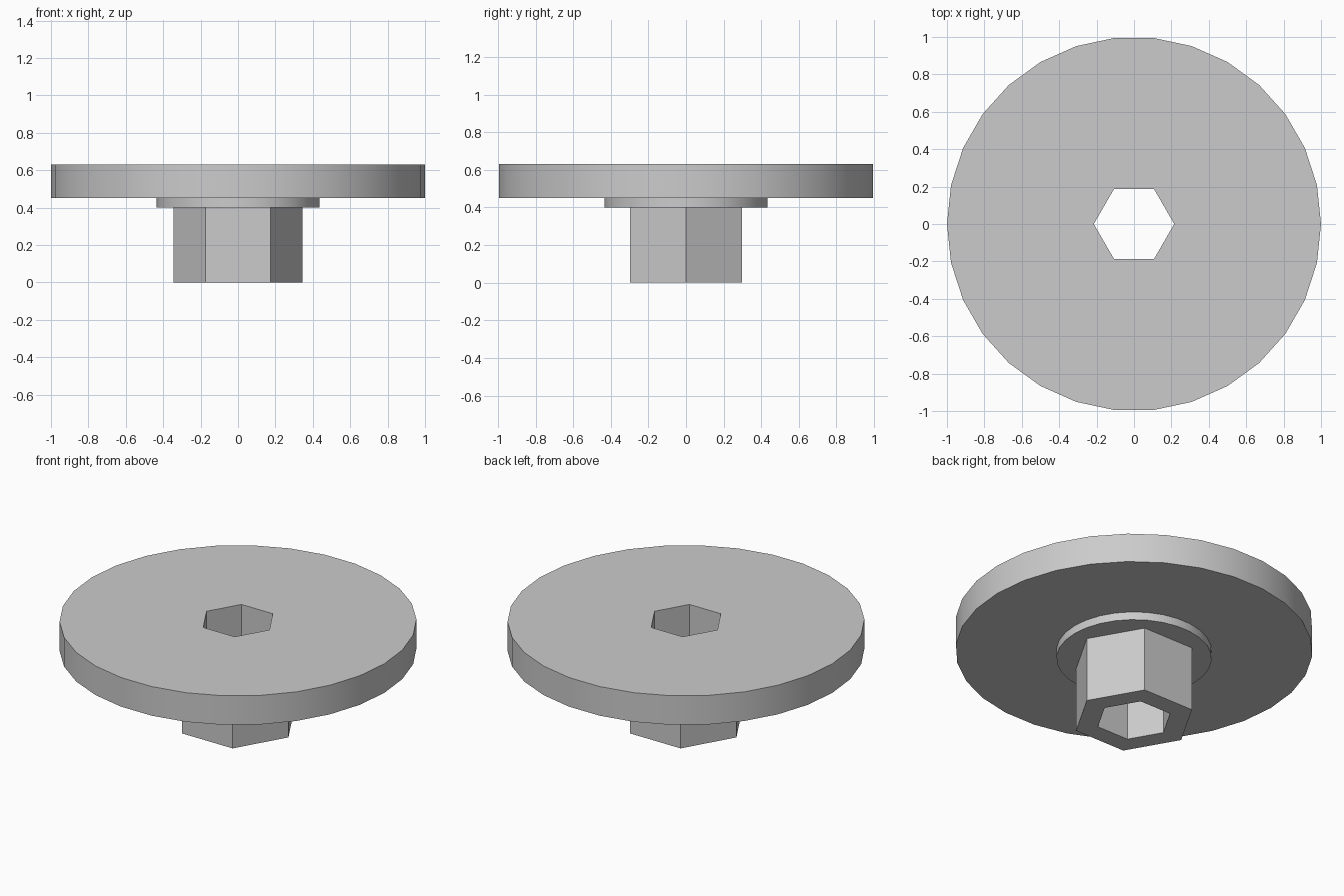
import bpy
import bmesh
from math import cos, sin, tau, radians

if "Cube" in bpy.data.objects:
    bpy.data.objects.remove(bpy.data.objects["Cube"], do_unlink=True)

ROUND, HEX = 30, 6

# Plain grey material
grey = bpy.data.materials.new("plain grey")
grey.use_nodes = True
colour = (0.6, 0.6, 0.6, 1)
grey.diffuse_color = colour
grey.node_tree.nodes["Principled BSDF"].inputs["Base Color"].default_value = colour

# Closed section as rings: sides, radius, height
rings = [
    (HEX, 0.215, 0.0),       # bore, lower end
    (HEX, 0.345, 0.0),       # hexagonal shank
    (HEX, 0.345, 0.4),
    (ROUND, 0.435, 0.4),     # round collar
    (ROUND, 0.435, 0.45),
    (ROUND, 1.0, 0.45),      # wide disc
    (ROUND, 1.0, 0.63),
    (HEX, 0.215, 0.63),      # bore, upper end
]

bm = bmesh.new()


def ring(sides, radius, z):
    return [bm.verts.new((radius * cos(tau * i / sides), radius * sin(tau * i / sides), z))
            for i in range(sides)]


def join(a, b):
    """Join two rings, one face for each side of the coarser ring."""
    count = min(len(a), len(b))

    def span(loop, i):
        step = len(loop) // count
        return [loop[(i * step + k) % len(loop)] for k in range(step + 1)]

    for i in range(count):
        bm.faces.new(span(a, i) + span(b, i)[::-1])


loops = [ring(*r) for r in rings]
for i, loop in enumerate(loops):
    join(loop, loops[(i + 1) % len(loops)])
bmesh.ops.recalc_face_normals(bm, faces=bm.faces)

mesh = bpy.data.meshes.new("flanged_hub")
bm.to_mesh(mesh)
bm.free()
mesh.materials.append(grey)
hub = bpy.data.objects.new("flanged_hub", mesh)
bpy.context.collection.objects.link(hub)

# Smooth round walls, crisp edges
bpy.ops.object.select_all(action="DESELECT")
hub.select_set(True)
bpy.context.view_layer.objects.active = hub
bpy.ops.object.shade_smooth_by_angle(angle=radians(30))
